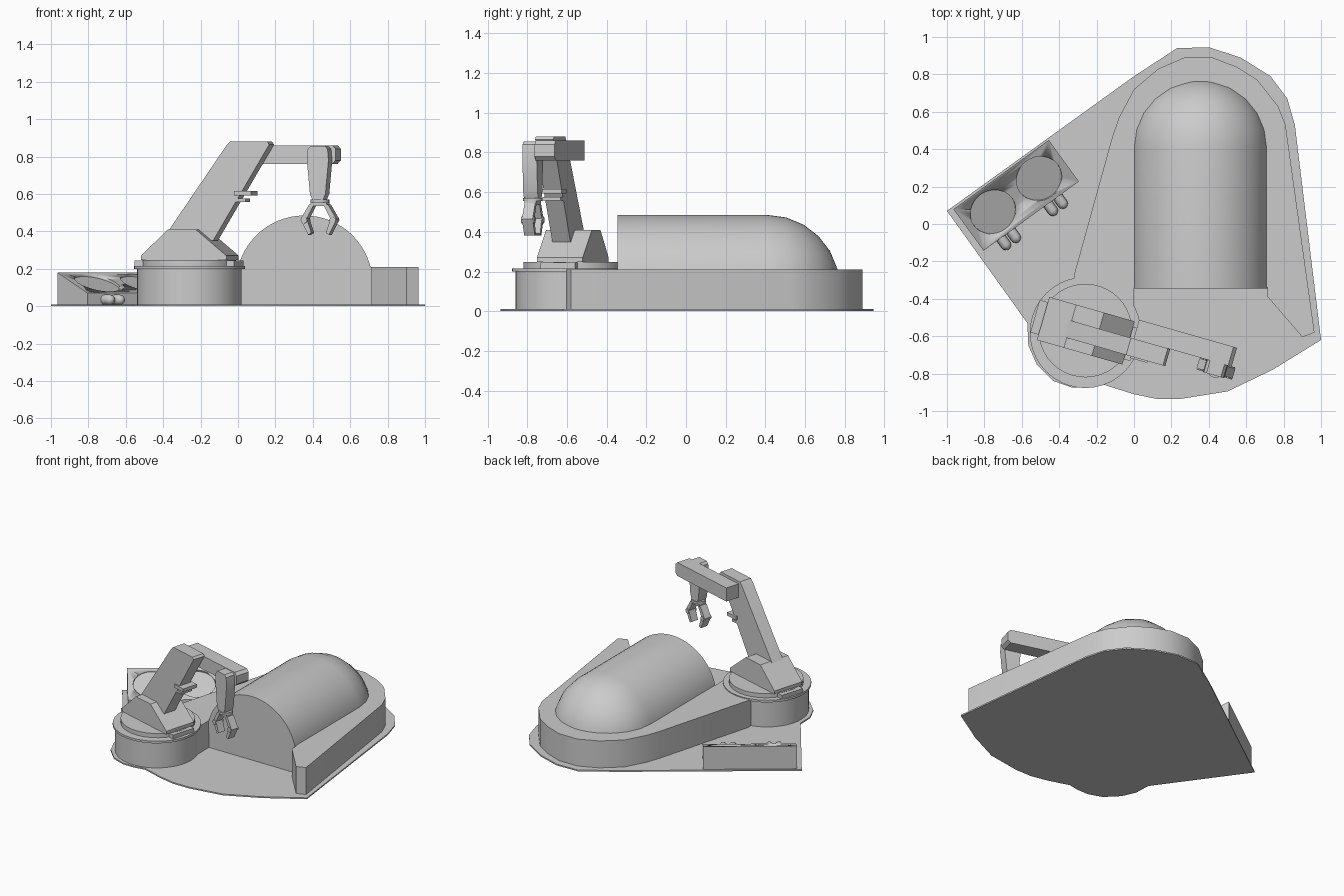
import bpy, bmesh, math
from mathutils import Matrix, Vector

if "Cube" in bpy.data.objects:
    bpy.data.objects.remove(bpy.data.objects["Cube"])

mat = bpy.data.materials.new("plain grey")
mat.diffuse_color = (0.6, 0.6, 0.6, 1)
mat.use_nodes = True
mat.node_tree.nodes["Principled BSDF"].inputs["Base Color"].default_value = mat.diffuse_color


def finish(name, bm, frame=None, smooth=35):
    bmesh.ops.recalc_face_normals(bm, faces=bm.faces[:])
    if frame is not None:
        bm.transform(frame)
    me = bpy.data.meshes.new(name)
    bm.to_mesh(me)
    bm.free()
    me.materials.append(mat)
    me.shade_smooth()
    me.set_sharp_from_angle(angle=math.radians(smooth))
    ob = bpy.data.objects.new(name, me)
    bpy.context.collection.objects.link(ob)
    return ob


def prism(name, pts, lo, hi, plane="xy", frame=None):
    """Extrude a 2D outline along z (plane xy) or along y (plane xz)."""
    bm = bmesh.new()
    put = (lambda p, h: (p[0], p[1], h)) if plane == "xy" else (lambda p, h: (p[0], h, p[1]))
    a = [bm.verts.new(put(p, lo)) for p in pts]
    b = [bm.verts.new(put(p, hi)) for p in pts]
    n = len(pts)
    bm.faces.new(a)
    bm.faces.new(b)
    for i in range(n):
        bm.faces.new((a[i], a[(i + 1) % n], b[(i + 1) % n], b[i]))
    return finish(name, bm, frame)


def box(name, x0, x1, y0, y1, z0, z1, frame=None):
    return prism(name, [(x0, y0), (x1, y0), (x1, y1), (x0, y1)], z0, z1, "xy", frame)


def rings(name, profile, frame, seg=32, arc=2 * math.pi):
    """Stack of rings (radius, height) around local z, closed at both ends."""
    bm = bmesh.new()
    full = arc > 6
    n = seg if full else seg + 1
    rows = [[bm.verts.new((r * math.cos(arc * i / seg), r * math.sin(arc * i / seg), h))
             for i in range(n)] for r, h in profile]
    for p, q in zip(rows, rows[1:]):
        for i in range(seg):
            j = (i + 1) % n
            bm.faces.new((p[i], p[j], q[j], q[i]))
    bm.faces.new(rows[0])
    bm.faces.new(rows[-1])
    return finish(name, bm, frame)


def at(x, y, z, deg=0):
    return Matrix.Translation((x, y, z)) @ Matrix.Rotation(math.radians(deg), 4, "Z")


# ground plate
prism("ground_plate", [
    (-1, .07), (-.57, -.53), (-.565, -.65), (-.52, -.75), (-.43, -.84), (-.33, -.875),
    (-.24, -.875), (-.16, -.86), (0, -.91), (.12, -.935), (.25, -.935), (.5, -.895),
    (.74, -.78), (1, -.62), (.86, .53), (.82, .67), (.73, .79), (.57, .89), (.4, .945),
    (.23, .94), (0, .79)], 0, .01)

# raised curb that wraps the canopy
prism("curb", [
    (0, -.58), (0, -.34), (.715, -.34), (.715, -.39), (.9, -.605), (.965, -.58),
    (.81, .53), (.77, .63), (.66, .77), (.55, .84), (.42, .89), (.27, .89), (.13, .83),
    (0, .72), (-.08, .57), (-.115, .47), (-.32, -.27), (-.32, -.4), (-.26, -.58)], .005, .21)

# barrel canopy with a rounded back end (local z runs along world y)
R = .365
to_y = Matrix(((1, 0, 0, .355), (0, 0, 1, 0), (0, 1, 0, .12), (0, 0, 0, 1)))
dome = [(R, -.345), (R, .41)] + [(R * math.cos(t), .41 + R * math.sin(t))
                                for t in [math.radians(a) for a in (15, 30, 45, 60, 75, 89)]]
rings("canopy", dome, to_y, 32, math.pi)

# arm turret
TX, TY = -.26, -.57
rings("turret_drum", [(.28, .005), (.28, .2)], at(TX, TY - .01, 0), 40)
rings("turret_flange", [(.297, .2), (.297, .216)], at(TX, TY - .01, 0), 40)
rings("turret_ring", [(.25, .216), (.25, .247)], at(TX, TY, 0), 40)
arm = at(TX, TY, 0, -16)
box("turret_lugs", -.28, .275, -.09, .09, .216, .245, arm)
prism("arm_pedestal", [(-.235, .247), (.24, .247), (.24, .27), (.07, .41), (-.085, .41),
                       (-.235, .27)], -.12, .12, "xz", arm)

# upper arm and its clamp
prism("upper_arm", [(-.1, .4), (.225, .86), (.245, .88), (.45, .88), (.463, .865),
                    (.15, .35), (0, .35)], -.065, .03, "xz", arm)
box("clamp_upper", .27, .365, -.075, .045, .592, .616, arm)
box("clamp_lower", .24, .33, -.065, .03, .558, .575, arm)

# forearm, with a bevelled outer end
prism("forearm", [(.26, .76), (.785, .76), (.805, .78), (.805, .84), (.785, .86), (.26, .86)],
      .03, .135, "xz", arm)

# wrist and gripper
prism("wrist", [(.67, .84), (.685, .856), (.765, .856), (.78, .84), (.785, .78), (.768, .6),
                (.755, .57), (.695, .57), (.682, .6), (.665, .78)], -.04, .035, "xz", arm)
hand = arm @ at(.727, -.002, 0)
rings("wrist_disc", [(.05, .555), (.05, .57)], hand, 16)
box("palm", -.045, .045, -.03, .03, .535, .556, hand)
for side, label in ((-1, "left"), (1, "right")):
    outline = [(.025, .545), (.052, .545), (.1, .465), (.092, .448), (.058, .382),
               (.04, .392), (.062, .455), (.066, .468)]
    prism("finger_" + label, [(side * u, z) for u, z in outline], -.028, .028, "xz", hand)
    for v in (-.03, .03):
        prism("knuckle_" + label, [(side * (.08 + .018 * math.cos(a)), .46 + .018 * math.sin(a))
                                   for a in [k * math.pi / 4 for k in range(8)]],
              v - .004, v + .004, "xz", hand)

# sloped side console, with two round recesses in its top
con = at(-.63, .153, 0, 36)
hl, hd = .315, .137
bm = bmesh.new()
prof = [(-hd, .005), (hd, .005), (hd, .18), (-hd, .07)]
a, b = ([bm.verts.new((s, y, z)) for y, z in prof] for s in (-hl, hl))
bm.faces.new(a)
bm.faces.new(b)
for i in range(4):
    j = (i + 1) % 4
    bm.faces.new((a[i], a[j], b[j], b[i]))
console = finish("side_console", bm, con)
tilt = Matrix.Rotation(math.atan2(.11, 2 * hd), 4, "X")
for s in (-.152, .152):
    cut = rings("recess_cutter", [(.125, -.014), (.125, .05)],
                con @ Matrix.Translation((s, 0, .125)) @ tilt, 32)
    cut.hide_render = True
    cut.hide_viewport = True
    mod = console.modifiers.new("recess", "BOOLEAN")
    mod.object = cut
    mod.operation = "DIFFERENCE"
    mod.solver = "EXACT"

# round-nosed pegs on the console front
forward = Matrix.Rotation(math.radians(90), 4, "X")
for s in (-.2, -.135, .11, .175):
    r = .028
    nose = [(r, -.02), (r, .045), (r * .87, .059), (r * .5, .069), (r * .1, .073)]
    rings("console_peg", nose, con @ Matrix.Translation((s, -hd, .034)) @ forward, 12)
